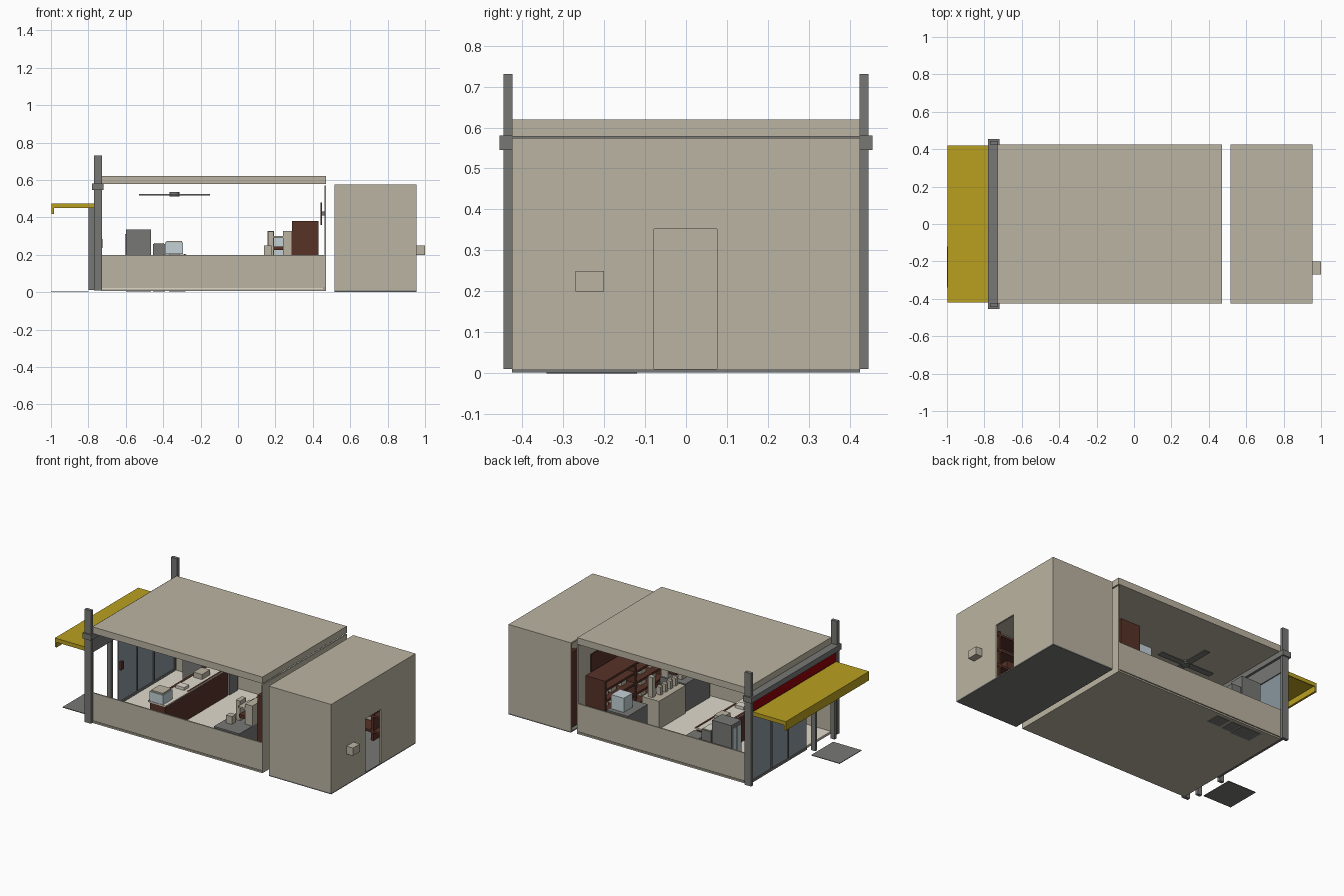
import bpy, bmesh, math
from mathutils import Matrix


def material(name, rgb):
    m = bpy.data.materials.new(name)
    m.diffuse_color = (*rgb, 1)
    return m


BEIGE = material("beige", (.50, .455, .36))
CREAM = material("cream", (.74, .70, .61))
GREY = material("grey", (.185, .185, .18))
BROWN = material("dark brown", (.095, .032, .02))
YELLOW = material("yellow", (.49, .35, .014))
RED = material("red", (.30, .0, .003))
PALE = material("pale blue", (.55, .64, .68))
GLASS = material("glass blue", (.25, .31, .34))


def boxes(name, mat, *parts):
    """One object from boxes given as (x0, x1, y0, y1, z0, z1)."""
    bm = bmesh.new()
    for x0, x1, y0, y1, z0, z1 in parts:
        mx = (Matrix.Translation(((x0 + x1) / 2, (y0 + y1) / 2, (z0 + z1) / 2))
              @ Matrix.Diagonal((x1 - x0, y1 - y0, z1 - z0, 1)))
        bmesh.ops.create_cube(bm, size=1, matrix=mx)
    return finish(name, mat, bm)


def cylinder(name, mat, x, y, z0, z1, r, sides=16):
    bm = bmesh.new()
    bmesh.ops.create_cone(bm, cap_ends=True, segments=sides, radius1=r, radius2=r,
                          depth=z1 - z0, matrix=Matrix.Translation((x, y, (z0 + z1) / 2)))
    return finish(name, mat, bm)


def finish(name, mat, bm):
    me = bpy.data.meshes.new(name)
    bm.to_mesh(me)
    bm.free()
    me.materials.append(mat)
    ob = bpy.data.objects.new(name, me)
    bpy.context.collection.objects.link(ob)
    return ob


W = .425  # half depth of both rooms

# Main room shell
boxes("floor_slab", BEIGE, (-.73, .47, -W, W, .007, .017))
boxes("floor_finish", CREAM, (-.73, .46, -W + .008, W - .008, .017, .022))
boxes("low_walls", BEIGE, (-.73, .47, -W, -W + .008, .022, .2),
      (-.73, .47, W - .008, W, .022, .2))
boxes("rear_wall", BEIGE, (.462, .47, -W, W, .007, .57))
boxes("roof", BEIGE, (-.73, .47, -W, W, .578, .62))

# Storefront structure, mirrored pillars and cross beam
for s, side in ((-1, "right"), (1, "left")):
    a, b = sorted((s * .424, s * .445))
    boxes("pillar_" + side, GREY, (-.77, -.726, a, b, .01, .73))
boxes("cross_beam", GREY, (-.78, -.72, -.455, .455, .545, .58))
boxes("sign_backing", GREY, (-.757, -.735, -.424, .424, .45, .546))
boxes("sign_band", RED, (-.765, -.757, -.42, .42, .476, .545))

# Awning with a hanging lip
boxes("awning", YELLOW, (-.995, -.765, -.42, .42, .455, .475),
      (-.998, -.985, -.42, .42, .418, .475),
      (-.985, -.765, -.42, -.414, .45, .456), (-.985, -.765, .414, .42, .45, .456))

# Shop windows, mullions and entrance
edges = (.42, .21, .04, -.145)
for i, (hi, lo) in enumerate(zip(edges, edges[1:])):
    boxes(f"window_{i}", GLASS, (-.747, -.741, lo, hi, .03, .45))
boxes("mullions", GREY, *[(-.752, -.736, y - .006, y + .006, .022, .45) for y in edges[:3]])
boxes("window_sill", GREY, (-.752, -.736, -.145, .42, .015, .03))
boxes("door_posts", GREY, (-.8, -.77, -.375, -.355, .012, .45), (-.8, -.77, -.18, -.16, .012, .45))
boxes("door_handle", BROWN, (-.741, -.725, -.14, -.115, .235, .285))
boxes("door_mat", GREY, (-1, -.8, -.34, -.12, 0, .004))

# Ceiling fan
cylinder("fan_hub", GREY, -.34, .05, .512, .536, .026)
boxes("fan_blades", GREY, (-.53, -.15, .03, .07, .518, .524), (-.36, -.32, -.14, .24, .518, .524))

# Serving counter
boxes("counter_body", BROWN, (-.39, -.285, -.33, .3, .022, .194))
boxes("counter_top", CREAM, (-.4, -.275, -.335, .305, .194, .202))
boxes("counter_trim", BROWN, (-.4, -.385, -.335, .305, .202, .204),
      (-.29, -.28, -.1, .305, .202, .204))
boxes("display_case", PALE, (-.39, -.295, -.335, -.24, .204, .265))
boxes("display_case_lid", BEIGE, (-.382, -.3, -.33, -.245, .265, .274))
boxes("cash_tray", CREAM, (-.37, -.31, -.1, -.05, .202, .22))
boxes("tray_set", BEIGE, (-.37, -.31, .08, .16, .202, .235))

# Cold cabinets behind the counter end
boxes("tall_fridge", GREY, (-.6, -.464, .3, .4, .004, .335))
boxes("fridge_doors", PALE, (-.604, -.6, .31, .345, .05, .31), (-.604, -.6, .355, .39, .05, .31))
boxes("small_freezer", GREY, (-.455, -.39, .31, .4, .004, .258))
boxes("freezer_lid", CREAM, (-.45, -.395, .315, .395, .258, .262))
boxes("end_cabinet", GREY, (-.37, -.28, .315, .4, .004, .19))

# Long shelf unit against the rear wall
boxes("shelf_unit", BROWN, (.29, .43, -.22, -.205, .022, .38), (.29, .43, .385, .4, .022, .38),
      (.29, .43, .085, .1, .022, .38),
      *[(.29, .43, -.21, .39, z, z + .014) for z in (.03, .1, .17, .24, .31, .366)])
boxes("shelf_back", BEIGE, (.422, .429, -.21, .39, .03, .375))
boxes("shelf_goods", BEIGE, *[(.33, .41, y, y + .05, z, z + .035)
                              for z in (.114, .184, .254) for y in (-.17, -.07, .02, .13, .23, .31)])
boxes("menu_board", BROWN, (.441, .449, -.32, .32, .36, .48))
boxes("menu_mounts", GREY, (.449, .463, -.2, -.19, .41, .43), (.449, .463, .19, .2, .41, .43))

# Preparation counter with dispensers
boxes("prep_counter", BEIGE, (.1, .22, -.14, .13, .022, .2))
boxes("dispensers", BEIGE, *[(.14, .17, y, y + .025, .2, .25) for y in (-.12, -.07, -.02, .03)])
boxes("tall_dispenser", BEIGE, (.158, .192, .08, .11, .2, .328))
boxes("rear_prep_cabinet", GREY, (.13, .28, .2, .4, .022, .2))
boxes("glass_box", PALE, (.18, .27, .28, .37, .2, .29))
boxes("front_prep_cabinet", GREY, (.11, .29, -.4, -.15, .022, .2))

# Coffee machine on the front cabinet
boxes("coffee_machine", BEIGE, (.24, .29, -.27, -.16, .2, .328), (.16, .19, -.25, -.19, .2, .325),
      (.19, .24, -.27, -.16, .29, .3))
boxes("machine_tray", BROWN, (.19, .245, -.26, -.17, .225, .245))
boxes("grinder", BEIGE, (.14, .18, -.32, -.28, .2, .25))

# Back room, open toward the shop, with a doorway on the outer side
boxes("back_room_floor", GREY, (.515, .955, -W, W, .002, .01))
boxes("back_room_shell", BEIGE, (.515, .955, -W, W, .565, .575),
      (.515, .955, -W, -W + .01, .01, .565), (.515, .955, W - .01, W, .01, .565),
      (.945, .955, -W + .01, -.078, .01, .565), (.945, .955, .076, W - .01, .01, .565),
      (.945, .955, -.078, .076, .352, .565))
boxes("outer_wall_box", BEIGE, (.955, 1.0, -.27, -.2, .2, .25))

# Store room shelves, mirrored on both side walls
for s, side in ((-1, "right"), (1, "left")):
    a, b = sorted((s * .3, s * .41))
    parts = [(.54, .93, a, b, z, z + .014) for z in (.06, .16, .26, .36, .46)]
    parts += [(x, x + .015, a, b, .01, .49) for x in (.54, .73, .915)]
    boxes("store_shelf_" + side, BROWN, *parts)
    boxes("store_boxes_" + side, BROWN, *[(x, x + .09, a + .02, b - .02, z, z + .06)
                                          for x in (.58, .78) for z in (.174, .274)])
